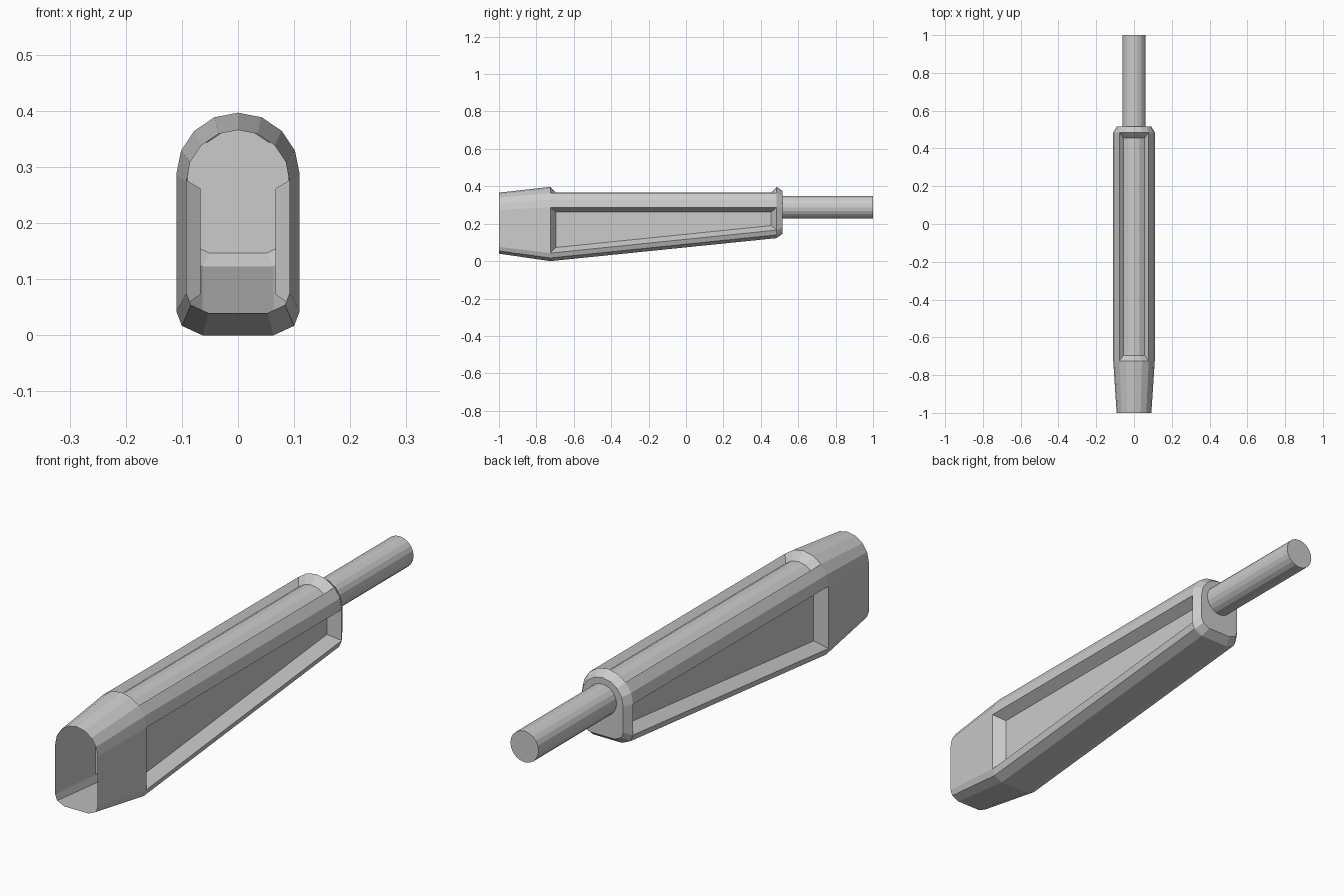
import bpy, bmesh
from math import radians, sin, cos

if "Cube" in bpy.data.objects:
    bpy.data.objects.remove(bpy.data.objects["Cube"])

ARCH_Z = 0.287          # height of the arch centre


def section(y, r, zc, zb):
    """Arched profile: chamfered bottom, straight sides, half-round top."""
    k = r / 0.11
    low = [(0.573 * r, zb), (0.91 * r, zb + 0.017 * k), (r, zb + 0.043 * k)]
    arch = [(r * cos(radians(22.5 * i)), zc + r * sin(radians(22.5 * i))) for i in range(9)]
    pts = low + arch + [(-x, z) for x, z in reversed(low)]
    return [bm.verts.new((x, y, z)) for x, z in pts]


def strip(a, b):
    for i in range(len(a) - 1):
        bm.faces.new((a[i], b[i], b[i + 1], a[i + 1]))


def recess(a, b, floor_a, floor_b):
    """Sunken panel between two edge chains: sloped walls and a floor."""
    fa = [bm.verts.new(p) for p in floor_a]
    fb = [bm.verts.new(p) for p in floor_b]
    strip(fa, fb)
    outer = a + b[::-1]
    inner = fa + fb[::-1]
    strip(outer + outer[:1], inner + inner[:1])


bm = bmesh.new()

# Rings: open mouth, widest point, rear rim, rear cap
mouth = section(-1.0, 0.092, 0.274, 0.04)
front = section(-0.725, 0.11, ARCH_Z, 0.0)
rear = section(0.485, 0.11, ARCH_Z, 0.123)
cap = section(0.517, 0.09, 0.284, 0.147)

strip(mouth + mouth[:1], front + front[:1])
strip(rear + rear[:1], cap + cap[:1])
bm.faces.new(cap)

# Middle shell, leaving gaps for the recessed panels
for lo, hi in ((0, 2), (3, 5), (9, 11), (12, 14)):
    strip(front[lo:hi + 1], rear[lo:hi + 1])
strip([front[14], front[0]], [rear[14], rear[0]])

# Top recess follows the arch
Y0, Y1 = -0.695, 0.455
arc = [(0.079 * cos(radians(t)), ARCH_Z + 0.079 * sin(radians(t)))
       for t in (45, 67.5, 90, 112.5, 135)]
recess(front[5:10], rear[5:10],
       [(x, Y0, z) for x, z in arc], [(x, Y1, z) for x, z in arc])

# Side recesses taper with the body
X = 0.067
recess(front[2:4], rear[2:4],
       [(X, Y0, 0.073), (X, Y0, 0.262)], [(X, Y1, 0.19), (X, Y1, 0.262)])
recess(front[11:13], rear[11:13],
       [(-X, Y0, 0.262), (-X, Y0, 0.073)], [(-X, Y1, 0.262), (-X, Y1, 0.19)])

bmesh.ops.recalc_face_normals(bm, faces=bm.faces)
mesh = bpy.data.meshes.new("housing")
bm.to_mesh(mesh)
bm.free()
bpy.context.collection.objects.link(bpy.data.objects.new("housing", mesh))

# Rear rod
bpy.ops.mesh.primitive_cylinder_add(vertices=20, radius=0.061, depth=0.483,
                                    location=(0, 0.7585, 0.288),
                                    rotation=(radians(90), 0, 0))
bpy.context.object.name = "rod"
